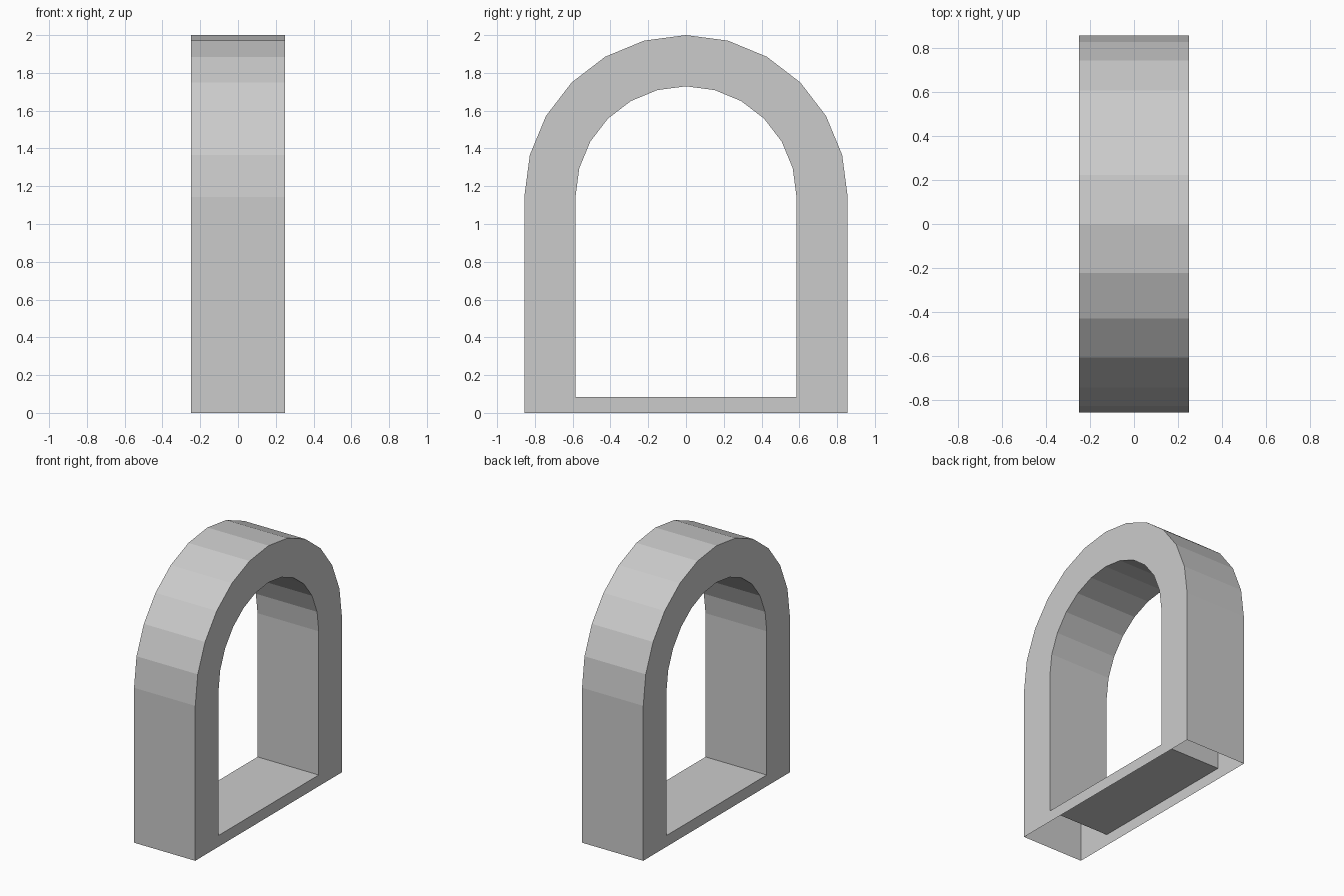
import bpy, bmesh
from math import pi, sin, cos

cube = bpy.data.objects.get("Cube")
if cube:
    bpy.data.objects.remove(cube, do_unlink=True)

HALF_WIDTH = 0.25
SPRING_Z = 1.144   # height where the round head begins
SEGMENTS = 12

grey = bpy.data.materials.new("light_grey")
grey.use_nodes = True
colour = (0.6, 0.6, 0.6, 1)
grey.diffuse_color = colour
grey.node_tree.nodes["Principled BSDF"].inputs["Base Color"].default_value = colour


def arch_profile(radius, foot_z):
    """Foot, round head, foot: a closed outline in the y-z plane."""
    head = [(radius * cos(pi * i / SEGMENTS), SPRING_Z + radius * sin(pi * i / SEGMENTS))
            for i in range(SEGMENTS + 1)]
    return [(radius, foot_z)] + head + [(-radius, foot_z)]


bm = bmesh.new()


def ring(profile, x):
    return [bm.verts.new((x, y, z)) for y, z in profile]


def bridge(a, b, closed=True):
    count = len(a) if closed else len(a) - 1
    for i in range(count):
        j = (i + 1) % len(a)
        bm.faces.new((a[i], a[j], b[j], b[i]))


outer = arch_profile(0.856, 0)
inner = arch_profile(0.585, 0.083)
outer_right, outer_left = ring(outer, -HALF_WIDTH), ring(outer, HALF_WIDTH)
inner_right, inner_left = ring(inner, -HALF_WIDTH), ring(inner, HALF_WIDTH)

bridge(outer_right, outer_left, closed=False)  # outer band, open underneath
bridge(inner_left, inner_right)                # opening with sill
bridge(outer_left, inner_left)                 # left side
bridge(inner_right, outer_right)               # right side

bmesh.ops.recalc_face_normals(bm, faces=bm.faces)
# The sill must face up into the opening
sill = next(f for f in bm.faces if all(abs(v.co.z - 0.083) < 1e-4 for v in f.verts))
sill.normal_update()
if sill.normal.z < 0:
    bmesh.ops.reverse_faces(bm, faces=bm.faces)

mesh = bpy.data.meshes.new("arch_frame")
bm.to_mesh(mesh)
bm.free()
mesh.materials.append(grey)
arch = bpy.data.objects.new("arch_frame", mesh)
bpy.context.collection.objects.link(arch)
